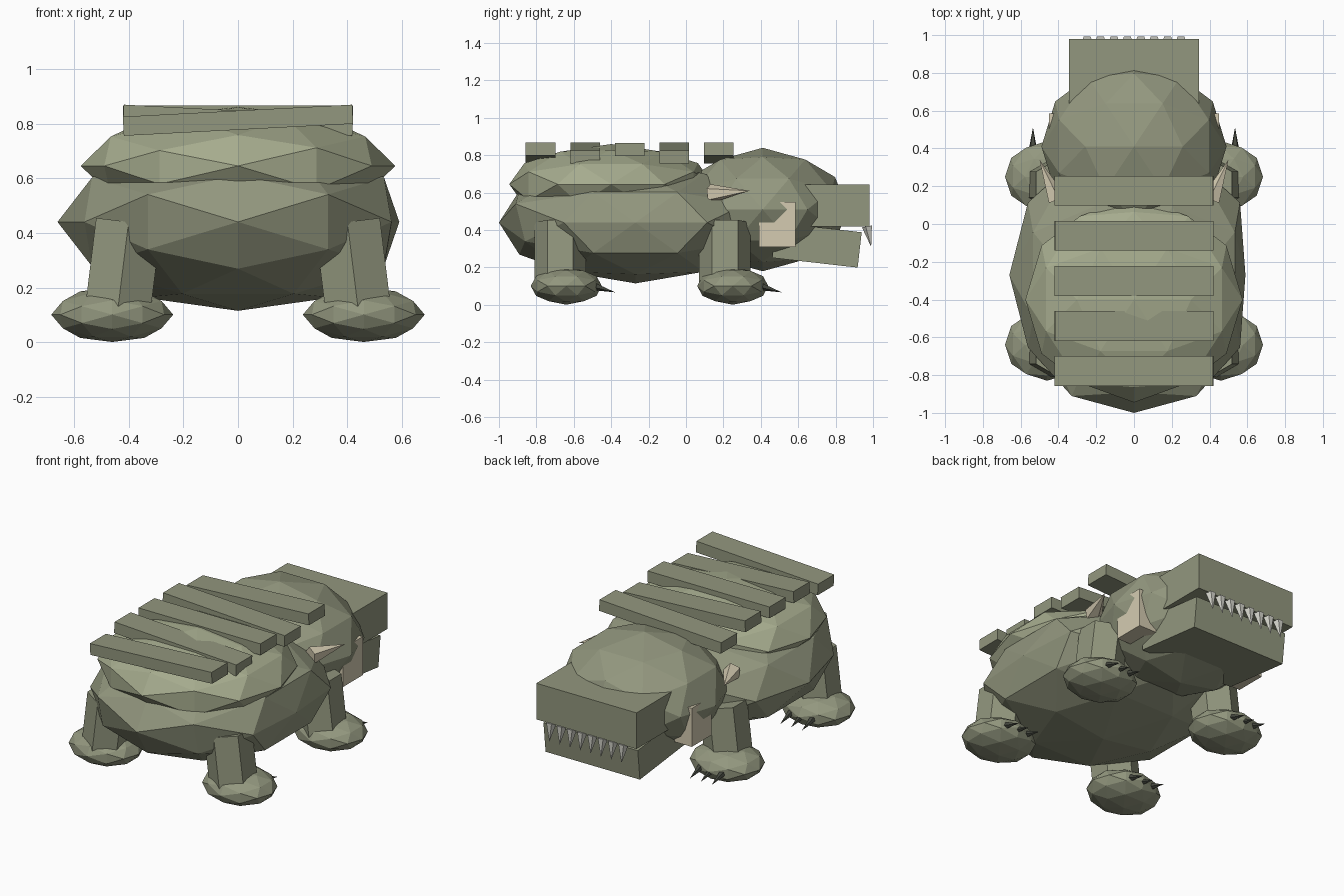
import bpy, bmesh, math
from mathutils import Vector, Matrix

if "Cube" in bpy.data.objects:
    bpy.data.objects.remove(bpy.data.objects["Cube"])


def material(name, rgb):
    m = bpy.data.materials.new(name)
    m.diffuse_color = (*rgb, 1)
    m.use_nodes = True
    m.node_tree.nodes["Principled BSDF"].inputs["Base Color"].default_value = m.diffuse_color
    return m


HIDE = material("hide", (0.29, 0.31, 0.21))
SHELL = material("shell", (0.38, 0.41, 0.27))
BONE = material("bone", (0.66, 0.6, 0.44))
TOOTH = material("tooth", (0.66, 0.66, 0.6))
CLAW = material("claw", (0.06, 0.065, 0.05))


def finish(name, bm, mat):
    bmesh.ops.recalc_face_normals(bm, faces=bm.faces)
    me = bpy.data.meshes.new(name)
    bm.to_mesh(me)
    bm.free()
    me.materials.append(mat)
    ob = bpy.data.objects.new(name, me)
    bpy.context.collection.objects.link(ob)
    return ob


def blob(name, centre, radii, mat=HIDE, nudges=()):
    # faceted ellipsoid with a vertex on every axis; nudges move the vertex nearest a direction
    bm = bmesh.new()
    bmesh.ops.create_icosphere(bm, subdivisions=2, radius=1)
    turn = Matrix.Rotation(-math.atan2(0.2764, 0.4472), 4, 'Y')
    bmesh.ops.transform(bm, matrix=turn, verts=bm.verts)
    picks = [(max(bm.verts, key=lambda v: v.co.dot(Vector(d))), Vector(o)) for d, o in nudges]
    bmesh.ops.transform(bm, matrix=Matrix.Translation(centre) @ Matrix.Diagonal((*radii, 1)), verts=bm.verts)
    for v, o in picks:
        v.co += o
    return finish(name, bm, mat)


def box(name, centre, size, mat=HIDE, rot=0, axis='X'):
    bm = bmesh.new()
    m = Matrix.Translation(centre) @ Matrix.Rotation(math.radians(rot), 4, axis) @ Matrix.Diagonal((*size, 1))
    bmesh.ops.create_cube(bm, size=1, matrix=m)
    return finish(name, bm, mat)


def cone(name, start, end, r1, r2, sides, mat):
    a, b = Vector(start), Vector(end)
    d = b - a
    m = Matrix.Translation((a + b) / 2) @ Vector((0, 0, 1)).rotation_difference(d).to_matrix().to_4x4()
    bm = bmesh.new()
    bmesh.ops.create_cone(bm, cap_ends=True, segments=sides, radius1=r1, radius2=r2, depth=d.length, matrix=m)
    return finish(name, bm, mat)


# body, domed shell and head, each slightly uneven
blob("body", (0, -0.27, 0.44), (0.66, 0.73, 0.325), HIDE,
     [((1, 0, 0), (-0.07, 0, 0)), ((-0.5, -0.81, 0.31), (0, -0.05, 0)), ((0.5, -0.81, 0.31), (0, -0.05, 0))])
blob("shell", (0, -0.4, 0.645), (0.575, 0.545, 0.215), SHELL,
     [((-0.5, -0.81, 0.31), (0, 0, -0.01)), ((0.5, -0.81, -0.31), (0, 0, -0.02))])
blob("head", (0, 0.41, 0.51), (0.49, 0.455, 0.33))

# back ridges, tilted alternately
for i, tilt in enumerate((-3, 3, 0, 3, -3)):
    box("back_ridge", (0, -0.778 + i * 0.2385, 0.83 if tilt == 0 else 0.812),
        (0.84, 0.158, 0.07), HIDE, tilt, 'Y')

# jaws
box("upper_jaw", (0, 0.77, 0.532), (0.69, 0.42, 0.225))
box("lower_jaw", (0, 0.70, 0.32), (0.65, 0.46, 0.19), HIDE, -6.5)

# row of teeth
for i in range(8):
    x = -0.248 + i * 0.071
    cone("tooth", (x, 0.97, 0.42), (x, 0.99, 0.31), 0.03, 0, 5, TOOTH)

for s in (-1, 1):
    # cheek plates and horns
    box("cheek_plate", (s * 0.39, 0.488, 0.43), (0.12, 0.195, 0.24), BONE)
    cone("horn", (s * 0.41, 0.13, 0.595), (s * 0.5, 0.34, 0.61), 0.052, 0, 5, BONE)
    for leg_y, foot_y in ((-0.672, -0.64), (0.208, 0.25)):
        # leg, foot and claws
        cone("leg", (s * 0.442, leg_y, 0.1), (s * 0.4, leg_y, 0.44), 0.138, 0.138, 6, HIDE)
        blob("foot", (s * 0.46, foot_y, 0.101), (0.223, 0.19, 0.1))
        for dx in (-0.075, 0, 0.075):
            x = s * 0.46 + dx
            cone("claw", (x, foot_y + 0.15, 0.1), (x, foot_y + 0.262, 0.067), 0.022, 0, 5, CLAW)
